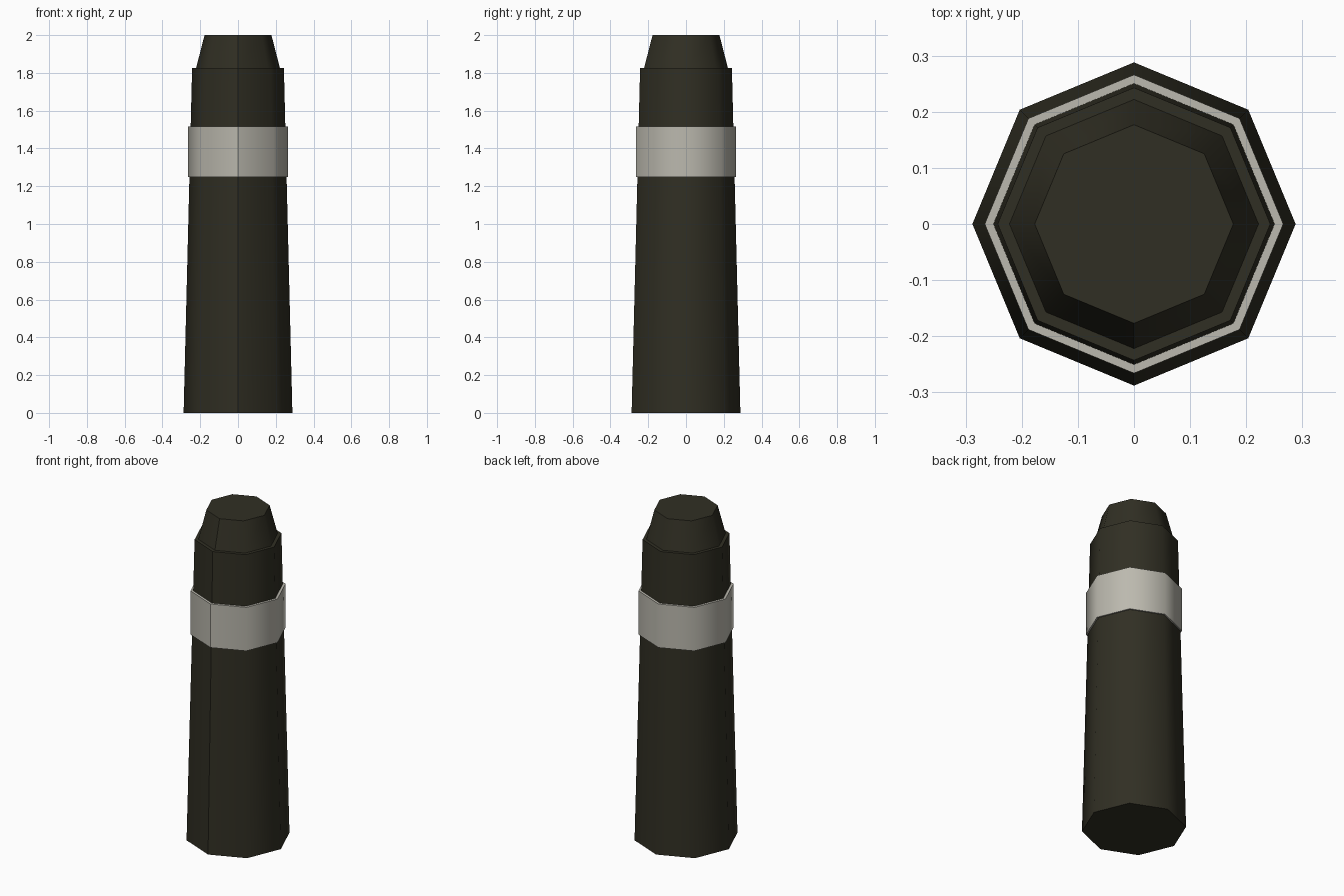
import bpy
import bmesh
import math

if "Cube" in bpy.data.objects:
    bpy.data.objects.remove(bpy.data.objects["Cube"])

SIDES = 8


def material(name, rgb):
    mat = bpy.data.materials.new(name)
    mat.diffuse_color = (*rgb, 1.0)
    mat.use_nodes = True
    mat.node_tree.nodes["Principled BSDF"].inputs["Base Color"].default_value = mat.diffuse_color
    return mat


def tapered_prism(name, z0, z1, r0, r1, mat):
    """Closed eight-sided frustum with corners on the x and y axes."""
    bm = bmesh.new()
    rings = []
    for z, r in ((z0, r0), (z1, r1)):
        rings.append([bm.verts.new((r * math.cos(math.tau * i / SIDES),
                                    r * math.sin(math.tau * i / SIDES), z))
                      for i in range(SIDES)])
    low, high = rings
    for i in range(SIDES):
        j = (i + 1) % SIDES
        bm.faces.new((low[i], low[j], high[j], high[i]))
    bm.faces.new(low[::-1])
    bm.faces.new(high)
    # Smooth sides, crisp rims and one crisp seam at the front corner
    for face in bm.faces:
        face.smooth = True
    for edge in bm.edges:
        a, b = edge.verts
        rim = abs(a.co.z - b.co.z) < 1e-5
        seam = all(abs(v.co.x) < 1e-4 and v.co.y < 0 for v in (a, b))
        edge.smooth = not (rim or seam)
    mesh = bpy.data.meshes.new(name)
    bm.to_mesh(mesh)
    bm.free()
    mesh.materials.append(mat)
    obj = bpy.data.objects.new(name, mesh)
    bpy.context.collection.objects.link(obj)
    return obj


dark_olive = material("dark_olive", (0.030, 0.028, 0.017))
pale_grey = material("pale_grey", (0.50, 0.485, 0.425))

# Long tapered body, narrow tip above it, and a light collar around the body
tapered_prism("body", 0.0, 1.825, 0.288, 0.243, dark_olive)
tapered_prism("tip", 1.825, 2.0, 0.222, 0.177, dark_olive)
tapered_prism("collar", 1.25, 1.515, 0.266, 0.266, pale_grey)
